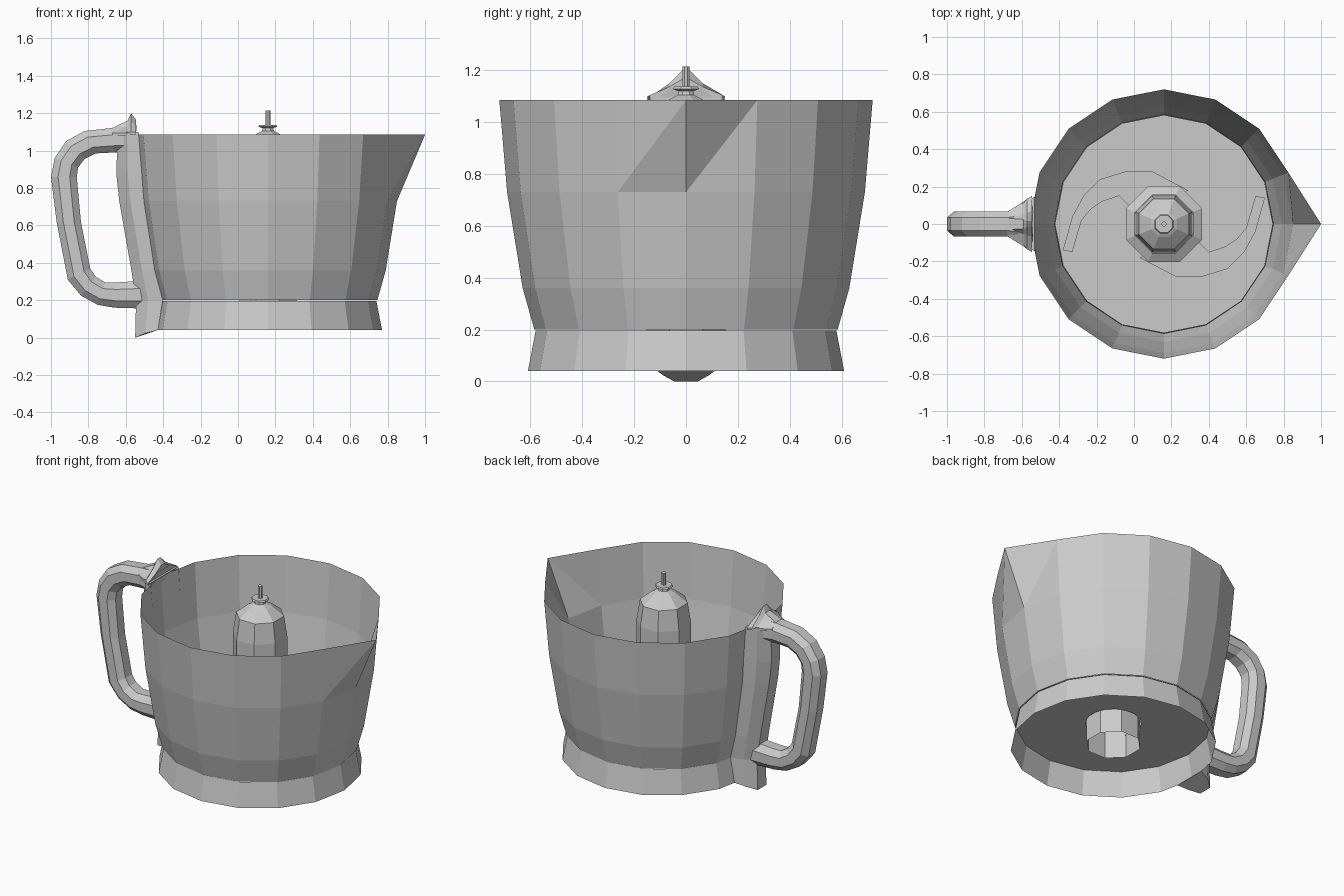
import bpy, bmesh, math
from mathutils import Vector

if "Cube" in bpy.data.objects:
    bpy.data.objects.remove(bpy.data.objects["Cube"])

CX = 0.16  # axis of the bowl


def finish(name, bm):
    bmesh.ops.remove_doubles(bm, verts=bm.verts, dist=1e-5)
    bmesh.ops.recalc_face_normals(bm, faces=bm.faces)
    me = bpy.data.meshes.new(name)
    bm.to_mesh(me)
    bm.free()
    ob = bpy.data.objects.new(name, me)
    bpy.context.collection.objects.link(ob)
    return ob


def loft(bm, sections, closed=True, caps=(False, False)):
    rings = [[bm.verts.new(p) for p in s] for s in sections]
    n = len(rings[0])
    for a, b in zip(rings, rings[1:]):
        for i in range(n if closed else n - 1):
            j = (i + 1) % n
            bm.faces.new((a[i], a[j], b[j], b[i]))
    if caps[0]:
        bm.faces.new(rings[0])
    if caps[1]:
        bm.faces.new(rings[-1])
    return rings


def ring(r, z, n, off=0.0):
    return [(CX + r * math.cos(off + 2 * math.pi * i / n),
             r * math.sin(off + 2 * math.pi * i / n), z) for i in range(n)]


OCT = math.pi / 8


def lathe(name, profile, n, off=0.0, caps=(False, False)):
    bm = bmesh.new()
    loft(bm, [ring(r, z, n, off) for r, z in profile], caps=caps)
    return finish(name, bm)


# Bowl wall with the rim pulled out into a pouring spout
bm = bmesh.new()
rings = loft(bm, [ring(r, z, 16) for r, z in
                  [(0.585, 0.2), (0.63, 0.36), (0.69, 0.73), (0.72, 1.085)]])
tip, low = rings[3][0], rings[2]
tip.co = (1.0, 0, 1.085)
for f in [f for f in tip.link_faces]:
    bm.faces.remove(f)
bm.faces.new((low[0], rings[3][1], tip))
bm.faces.new((low[0], low[1], rings[3][1]))
bm.faces.new((low[15], tip, rings[3][15]))
bm.faces.new((low[15], low[0], tip))
finish("bowl", bm)

# Base skirt and floor with a hole for the shaft
lathe("base_skirt", [(0.61, 0.04), (0.58, 0.197)], 16)
bm = bmesh.new()
loft(bm, [ring(0.583, 0.2, 16), ring(0.165, 0.2, 16, OCT / 2)])
finish("floor", bm)

# Central column, blade hub, collar and drive pin
lathe("column", [(0.165, 0.05), (0.165, 0.9), (0.145, 1.03), (0.075, 1.085),
                 (0.035, 1.105), (0.03, 1.125)], 8, OCT)
lathe("blade_hub", [(0.22, 0.205), (0.22, 0.45), (0.167, 0.48)], 8, OCT)
lathe("collar", [(0.03, 1.12), (0.055, 1.128), (0.05, 1.137), (0.015, 1.137)],
      8, OCT, (True, True))
lathe("drive_pin", [(0.014, 1.13), (0.014, 1.215)], 8, OCT, (True, True))

# Two curved blades, the second turned half a circle
outer = [(-.38, -.14), (-.33, .04), (-.27, .15), (-.18, .24), (-.05, .28), (.1, .28), (.29, .18)]
inner = [(-.33, -.15), (-.28, .02), (-.23, .08), (-.17, .12), (-.08, .15), (-.03, .1), (.1, .1)]
for k, z in enumerate((0.26, 0.36)):
    s = 1 - 2 * k
    bm = bmesh.new()
    loft(bm, [[(CX + s * (p[0] - CX), s * p[1], z + dz)
               for p, dz in ((a, 0), (b, 0), (b, .012), (a, .012))]
              for a, b in zip(outer, inner)], caps=(True, True))
    finish("blade_%d" % (k + 1), bm)

# Handle loop: octagonal rings between the outer and inner outline
out = [(-.54, 1.135), (-.68, 1.12), (-.82, 1.105), (-.92, 1.05), (-.98, .96), (-1.0, .86),
       (-.97, .62), (-.91, .31), (-.84, .225), (-.75, .175), (-.66, .16), (-.49, .155)]
inn = [(-.56, .99), (-.66, .99), (-.76, .985), (-.82, .955), (-.855, .91), (-.862, .86),
       (-.84, .62), (-.79, .37), (-.76, .325), (-.71, .295), (-.65, .295), (-.49, .305)]
bm = bmesh.new()
secs = []
for i, (a, b) in enumerate(zip(out, inn)):
    a, b = Vector((a[0], 0, a[1])), Vector((b[0], 0, b[1]))
    c, u = (a + b) / 2, (a - b) / 2
    w = 0.11 if i == 0 else 0.068
    secs.append([c + u * p + Vector((0, w * q, 0)) for p, q in
                 ((1, .5), (.45, 1), (-.45, 1), (-1, .5), (-1, -.5), (-.45, -1), (.45, -1), (1, -.5))])
loft(bm, secs, caps=(True, True))
finish("handle", bm)

# Mounting strip down the bowl side: z, bowl radius, outer x, half width
bm = bmesh.new()
secs = []
for z, r, xo, hw, dz in ((1.1, .72, -.645, .145, 0), (.87, .702, -.65, .14, 0),
                         (.73, .69, -.635, .135, 0), (.36, .63, -.57, .125, 0),
                         (.2, .585, -.545, .115, 0), (.04, .61, -.55, .11, -.04)):
    xb = CX - r + .199 * hw
    xm = xb * .45 + xo * .55
    secs.append([(xb, hw, z), (xm, hw * .8, z + dz * .4), (xo, .045, z + dz),
                 (xo, -.045, z + dz), (xm, -hw * .8, z + dz * .4), (xb, -hw, z)])
loft(bm, secs, closed=False, caps=(True, True))
finish("handle_strip", bm)

# Thumb tab above the rim: x, z, half width along its ridge
bm = bmesh.new()
loft(bm, [[(x, -w, zb), (x, -w, zb + .015), (x, -w * .45, (zb + zt) / 2 + .01), (x, -t, zt),
           (x, t, zt), (x, w * .45, (zb + zt) / 2 + .01), (x, w, zb + .015), (x, w, zb)]
          for x, zb, zt, w, t in ((-.67, 1.08, 1.122, .07, .03), (-.59, 1.08, 1.16, .12, .025),
                                  (-.572, 1.085, 1.2, .135, .015), (-.545, 1.085, 1.165, .15, .015))],
     caps=(True, True))
finish("thumb_tab", bm)
